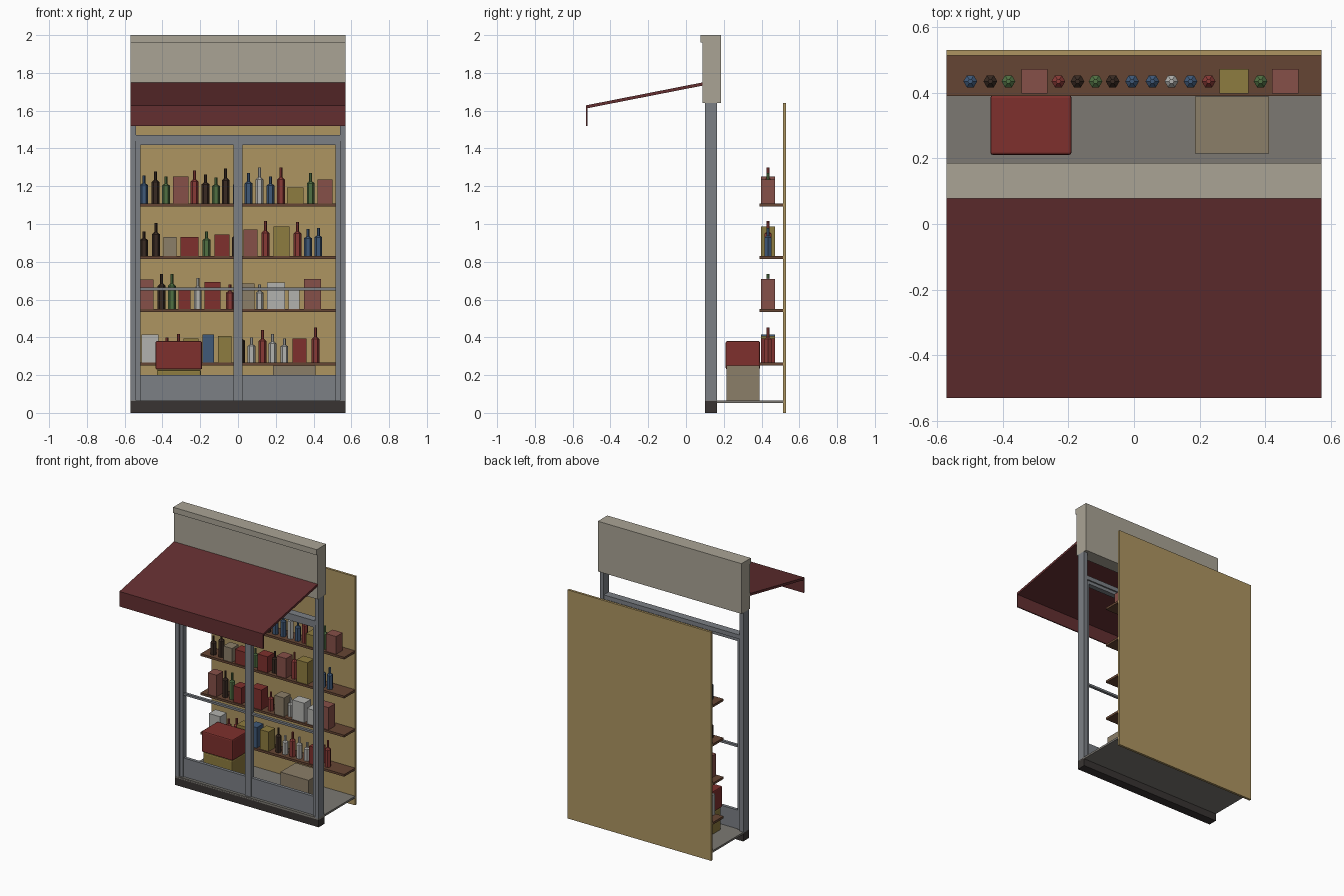
import bpy, bmesh, math

if "Cube" in bpy.data.objects:
    bpy.data.objects.remove(bpy.data.objects["Cube"])

COL = {
    'metal': (.20, .215, .235), 'dark': (.04, .034, .032), 'sign': (.40, .37, .30),
    'awning': (.125, .028, .030), 'panel': (.42, .30, .12), 'shelf': (.13, .06, .033),
    'floor': (.20, .19, .17), 'blue': (.05, .10, .19), 'brown': (.04, .023, .016),
    'green': (.08, .16, .055), 'red': (.25, .042, .037), 'crimson': (.21, .03, .026),
    'pink': (.24, .08, .065), 'yellow': (.27, .20, .05), 'tan': (.26, .21, .14),
    'white': (.45, .45, .43)}
mats = {}


def finish(name, bm, col):
    bmesh.ops.recalc_face_normals(bm, faces=bm.faces)
    me = bpy.data.meshes.new(name)
    bm.to_mesh(me)
    bm.free()
    if col not in mats:
        mats[col] = bpy.data.materials.new(col)
        mats[col].diffuse_color = (*COL[col], 1)
    me.materials.append(mats[col])
    ob = bpy.data.objects.new(name, me)
    bpy.context.collection.objects.link(ob)
    return ob


def box(name, x, y, z, col, bevel=0):
    bm = bmesh.new()
    bmesh.ops.create_cube(bm, size=1)
    for v in bm.verts:
        v.co = [a[0] + (c + .5) * (a[1] - a[0]) for a, c in zip((x, y, z), v.co)]
    if bevel:
        bmesh.ops.bevel(bm, geom=bm.edges[:], offset=bevel, segments=2,
                        profile=.5, affect='EDGES')
    return finish(name, bm, col)


def extrude_x(name, profile, x0, x1, col):
    bm = bmesh.new()
    f = bm.faces.new([bm.verts.new((x0, y, z)) for y, z in profile])
    r = bmesh.ops.extrude_face_region(bm, geom=[f])
    for v in r['geom']:
        if isinstance(v, bmesh.types.BMVert):
            v.co.x = x1
    return finish(name, bm, col)


def bottle(name, x, y, z, h, col, r=.021, n=6):
    # lathed silhouette: body, shoulder, neck
    bm = bmesh.new()
    prof = [(r, 0), (r, .66 * h), (.38 * r, .73 * h), (.38 * r, h)]
    rings = [[bm.verts.new((x + q * math.cos(2 * math.pi * i / n),
                            y + q * math.sin(2 * math.pi * i / n), z + t))
              for i in range(n)] for q, t in prof]
    for a, b in zip(rings, rings[1:]):
        for i in range(n):
            bm.faces.new((a[i], a[(i + 1) % n], b[(i + 1) % n], b[i]))
    bm.faces.new(rings[0])
    bm.faces.new(rings[-1])
    return finish(name, bm, col)


W = .57
# shell: base, floor, back panel, sign
box('base_plinth', (-W, W), (.10, .165), (0, .062), 'dark')
box('floor_board', (-W, W), (.10, .515), (.052, .066), 'floor')
box('back_panel', (-W, W), (.513, .53), (0, 1.64), 'panel')
box('sign_board', (-W, W), (.088, .185), (1.64, 2), 'sign')
box('sign_cap', (-W, W), (.078, .10), (1.96, 2), 'sign')

# awning with hanging valance
extrude_x('awning', [(.09, 1.75), (-.53, 1.628), (-.53, 1.52), (-.522, 1.52),
                     (-.522, 1.613), (.09, 1.733)], -W, W, 'awning')

# window frame
for s, side in ((-1, 'left'), (1, 'right')):
    def span(a, b):
        return tuple(sorted((s * a, s * b)))
    box(side + '_post', span(.54, W), (.10, .163), (.06, 1.64), 'metal')
    box(side + '_outer_stile', span(.515, .54), (.112, .15), (.06, 1.44), 'metal')
    box(side + '_inner_stile', span(0, .023), (.112, .15), (.06, 1.44), 'metal')
    box(side + '_top_rail', span(.023, .515), (.112, .15), (1.417, 1.44), 'metal')
    box(side + '_kick_panel', span(.023, .515), (.12, .143), (.06, .20), 'metal')
    box(side + '_cross_bar', span(.023, .515), (.12, .14), (.649, .664), 'metal')
box('frame_header', (-.54, .54), (.105, .16), (1.44, 1.47), 'metal')

# goods per shelf: (centre x, height, colour, box width or 0 for a bottle)
B = 0
goods = [
    (.268, [(-.465, .147, 'white', .09), (-.377, .13, 'red', B), (-.314, .15, 'red', B),
            (-.248, .127, 'yellow', .08), (-.158, .147, 'blue', .06),
            (-.07, .14, 'yellow', .07), (.017, .17, 'brown', B), (.072, .13, 'white', B),
            (.13, .17, 'red', B), (.183, .15, 'white', B), (.245, .127, 'white', B),
            (.325, .127, 'crimson', .075), (.41, .185, 'red', B)]),
    (.55, [(-.483, .155, 'pink', .07), (-.404, .185, 'brown', B), (-.35, .185, 'green', B),
           (-.283, .115, 'crimson', .065), (-.213, .165, 'white', B),
           (-.135, .143, 'crimson', .085), (-.043, .13, 'red', B),
           (.05, .135, 'tan', .075), (.115, .13, 'white', B), (.2, .14, 'white', .095),
           (.297, .11, 'white', .058), (.395, .16, 'pink', .09)]),
    (.83, [(-.498, .13, 'brown', B), (-.435, .175, 'brown', B), (-.36, .10, 'tan', .07),
           (-.256, .10, 'crimson', .095), (-.166, .13, 'green', B),
           (-.084, .115, 'crimson', .08), (-.01, .15, 'brown', B),
           (.066, .142, 'pink', .075), (.145, .185, 'red', B),
           (.23, .157, 'yellow', .085), (.314, .18, 'red', B), (.37, .143, 'blue', B),
           (.425, .15, 'blue', B)]),
    (1.109, [(-.498, .147, 'blue', B), (-.437, .17, 'brown', B), (-.382, .143, 'green', B),
             (-.303, .143, 'pink', .08), (-.23, .175, 'red', B), (-.172, .153, 'brown', B),
             (-.117, .138, 'green', B), (-.065, .185, 'brown', B), (-.006, .15, 'blue', B),
             (.056, .16, 'blue', B), (.114, .19, 'white', B), (.172, .143, 'blue', B),
             (.227, .19, 'red', B), (.304, .085, 'yellow', .088), (.385, .16, 'green', B),
             (.46, .127, 'pink', .08)])]
for k, (z, row) in enumerate(goods, 1):
    box(f'shelf_{k}', (-W, W), (.39, .515), (z - .016, z), 'shelf')
    for i, (x, h, col, w) in enumerate(row, 1):
        if w:
            box(f'carton_{k}_{i}', (x - w / 2, x + w / 2), (.397, .472), (z, z + h), col)
        else:
            bottle(f'bottle_{k}_{i}', x, .434, z, h, col)

# crates on the floor
box('yellow_crate', (-.43, -.197), (.215, .388), (.066, .228), 'yellow', .008)
box('red_crate', (-.437, -.19), (.21, .392), (.23, .38), 'crimson', .008)
box('tan_crate', (.185, .41), (.215, .388), (.066, .25), 'tan')

for m in bpy.data.materials:
    if m.users and not m.is_grease_pencil:
        m.use_nodes = True
        m.node_tree.nodes["Principled BSDF"].inputs["Base Color"].default_value = m.diffuse_color
